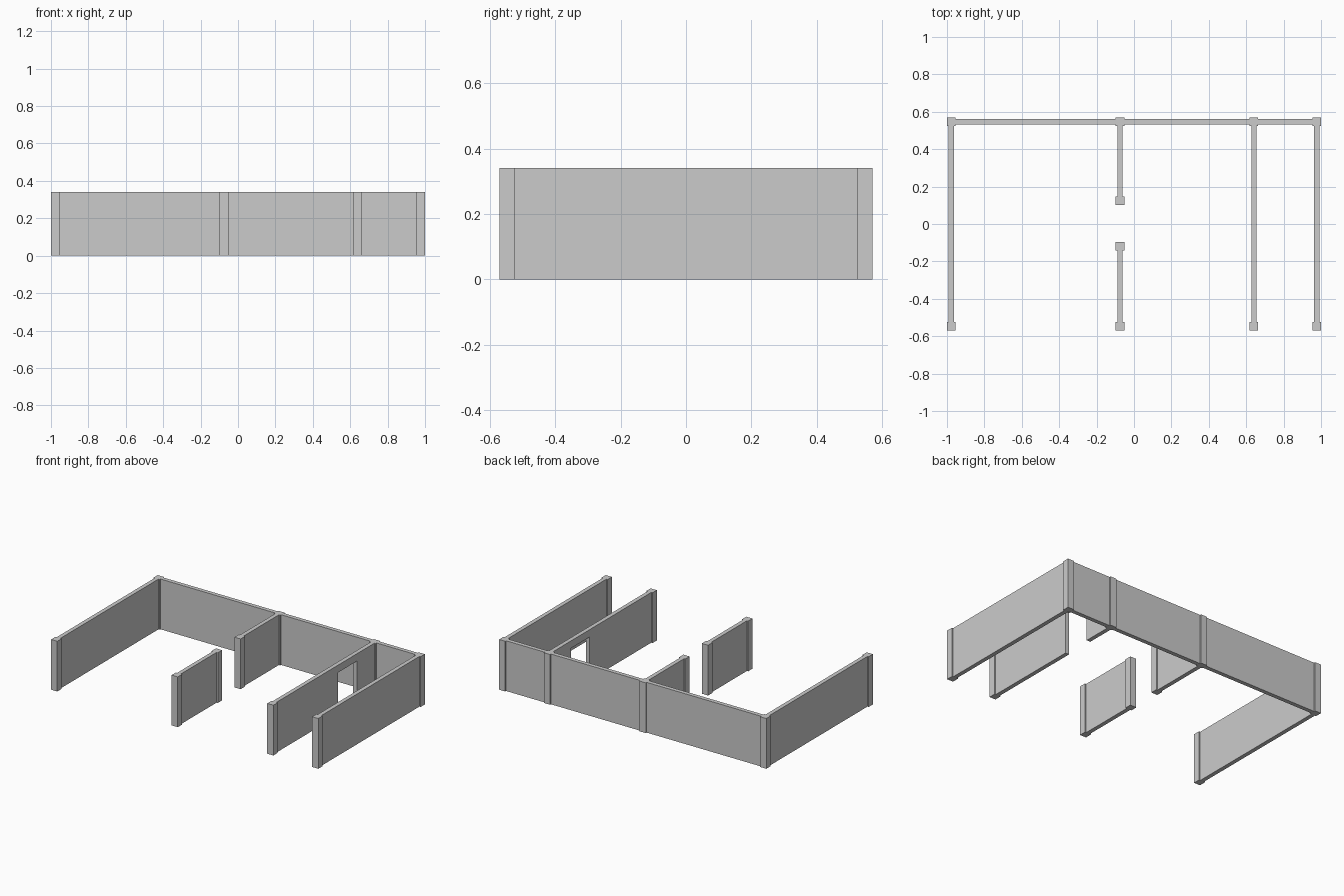
import bpy

if "Cube" in bpy.data.objects:
    bpy.data.objects.remove(bpy.data.objects["Cube"])

HEIGHT = 0.34
HALF_POST = 0.023
HALF_WALL = 0.014
BACK, FRONT = 0.547, -0.547
DOOR_HEIGHT = 0.29
LEFT, MIDDLE, INNER, RIGHT = -0.977, -0.075, 0.641, 0.977


def box(name, x0, x1, y0, y1, z0=0.0, z1=HEIGHT):
    bpy.ops.mesh.primitive_cube_add(size=1, location=((x0 + x1) / 2, (y0 + y1) / 2, (z0 + z1) / 2))
    ob = bpy.context.object
    ob.name = name
    ob.scale = (x1 - x0, y1 - y0, z1 - z0)
    bpy.ops.object.transform_apply(location=False, rotation=False, scale=True)
    return ob


def post(name, x, y):
    return box(name, x - HALF_POST, x + HALF_POST, y - HALF_POST, y + HALF_POST)


def side_wall(name, x, y0, y1):
    # Panel running front to back, butting against the posts at both ends
    return box(name, x - HALF_WALL, x + HALF_WALL, y0 + HALF_POST, y1 - HALF_POST)


# Posts along the back and front edges
columns = {"left": LEFT, "middle": MIDDLE, "inner": INNER, "right": RIGHT}
for label, x in columns.items():
    post(f"{label}_back_post", x, BACK)
    post(f"{label}_front_post", x, FRONT)

# Posts either side of the gap in the middle partition
GAP_BACK, GAP_FRONT = 0.125, -0.119
post("gap_back_post", MIDDLE, GAP_BACK)
post("gap_front_post", MIDDLE, GAP_FRONT)

# Back wall panels between neighbouring posts
xs = list(columns.values())
for i, (a, b) in enumerate(zip(xs, xs[1:])):
    box(f"back_wall_{i + 1}", a + HALF_POST, b - HALF_POST, BACK - HALF_WALL, BACK + HALF_WALL)

# Outer walls and middle partition
side_wall("left_wall", LEFT, FRONT, BACK)
side_wall("right_wall", RIGHT, FRONT, BACK)
side_wall("middle_wall_back", MIDDLE, GAP_BACK, BACK)
side_wall("middle_wall_front", MIDDLE, FRONT, GAP_FRONT)

# Inner partition with a doorway
wall = side_wall("inner_wall", INNER, FRONT, BACK)
cutter = box("doorway_cutter", INNER - 0.1, INNER + 0.1, 0.135, 0.335, -0.1, DOOR_HEIGHT)
cutter.hide_render = True
cutter.hide_viewport = True
cutter.display_type = 'WIRE'
cut = wall.modifiers.new("doorway", 'BOOLEAN')
cut.operation = 'DIFFERENCE'
cut.object = cutter
cut.solver = 'EXACT'
